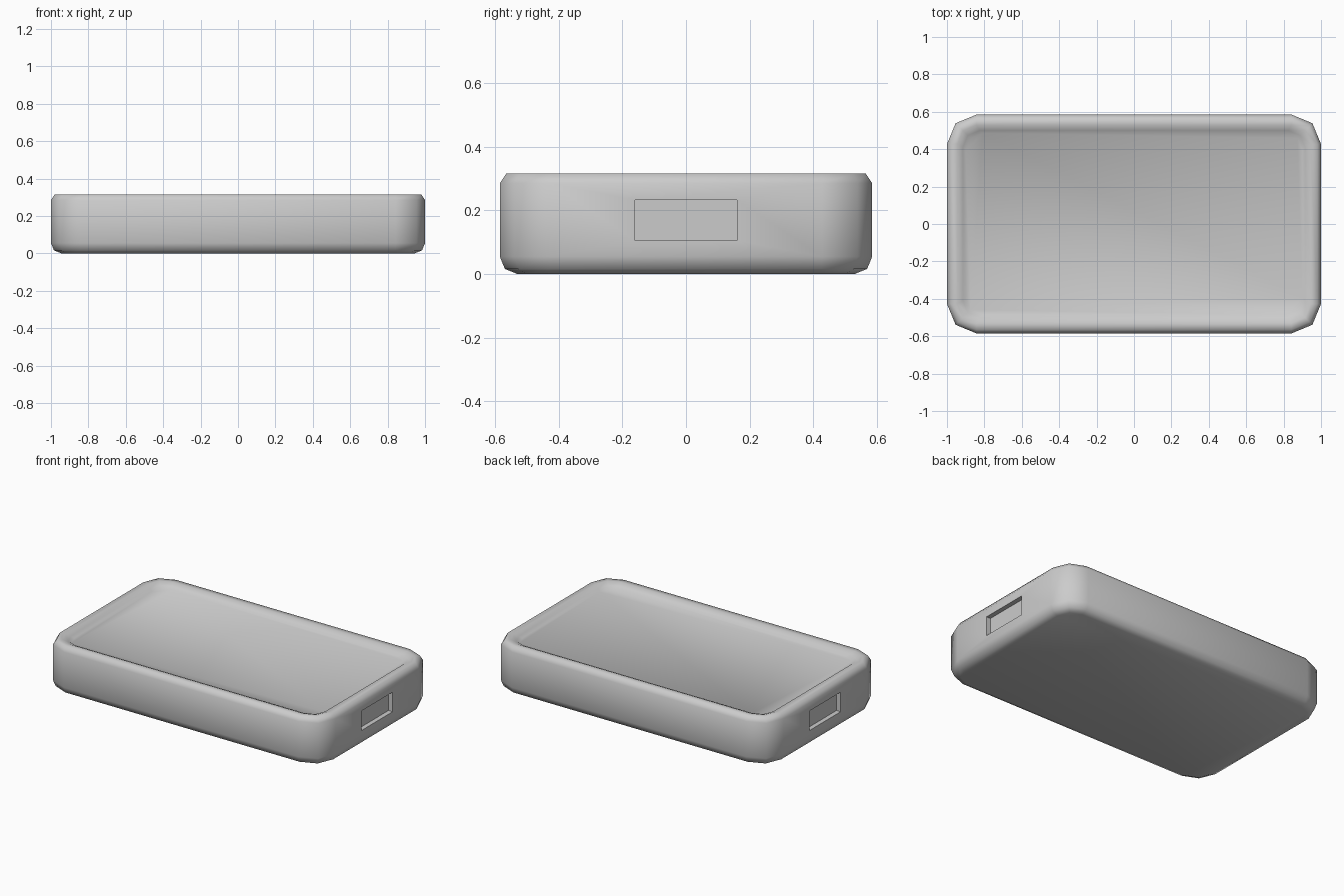
import bpy, bmesh, math

if "Cube" in bpy.data.objects:
    bpy.data.objects.remove(bpy.data.objects["Cube"])

HX, HY, R = 1.0, 0.585, 0.158     # half sizes and corner radius
# (inset, height) profile from the base up over the rim into the recessed top
PROFILE = [(0.055, 0.0), (0.016, 0.016), (0.0, 0.055), (0.0, 0.285),
           (0.02, 0.315), (0.055, 0.315), (0.085, 0.302), (0.1, 0.288)]
PORT_Y, PORT_Z, PORT_DEPTH = 0.16, (0.105, 0.232), 0.03


def ring(bm, inset, z):
    """Rounded rectangle with two segments per corner."""
    r = max(R - inset, 0.09)
    out = []
    for k, (sx, sy) in enumerate([(1, 1), (-1, 1), (-1, -1), (1, -1)]):
        cx, cy = sx * (HX - inset - r), sy * (HY - inset - r)
        for j in range(3):
            a = math.radians(90 * k + 45 * j)
            out.append(bm.verts.new((cx + r * math.cos(a), cy + r * math.sin(a), z)))
    return out


# Case shell
bm = bmesh.new()
rings = [ring(bm, i, z) for i, z in PROFILE]
for lo, hi in zip(rings, rings[1:]):
    n = len(lo)
    for i in range(n):
        j = (i + 1) % n
        bm.faces.new((lo[i], lo[j], hi[j], hi[i]))
bm.faces.new(rings[0][::-1])
bm.faces.new(rings[-1])
bm.normal_update()

# Recessed port in each short end
ends = [f for f in bm.faces if abs(f.normal.x) > 0.999 and f.calc_area() > 0.1]
for f in ends:
    s = math.copysign(1, f.normal.x)
    bmesh.ops.inset_individual(bm, faces=[f], thickness=0.03)
    zmid = f.calc_center_median().z
    for v in f.verts:
        v.co.y = math.copysign(PORT_Y, v.co.y)
        v.co.z = PORT_Z[1] if v.co.z > zmid else PORT_Z[0]
    floor = bmesh.ops.extrude_discrete_faces(bm, faces=[f])["faces"][0]
    for v in floor.verts:
        v.co.x -= s * PORT_DEPTH

bmesh.ops.recalc_face_normals(bm, faces=bm.faces)
mesh = bpy.data.meshes.new("case")
bm.to_mesh(mesh)
bm.free()
case = bpy.data.objects.new("case", mesh)
bpy.context.collection.objects.link(case)
bpy.context.view_layer.objects.active = case
case.select_set(True)
bpy.ops.object.shade_smooth_by_angle(angle=math.radians(62))
